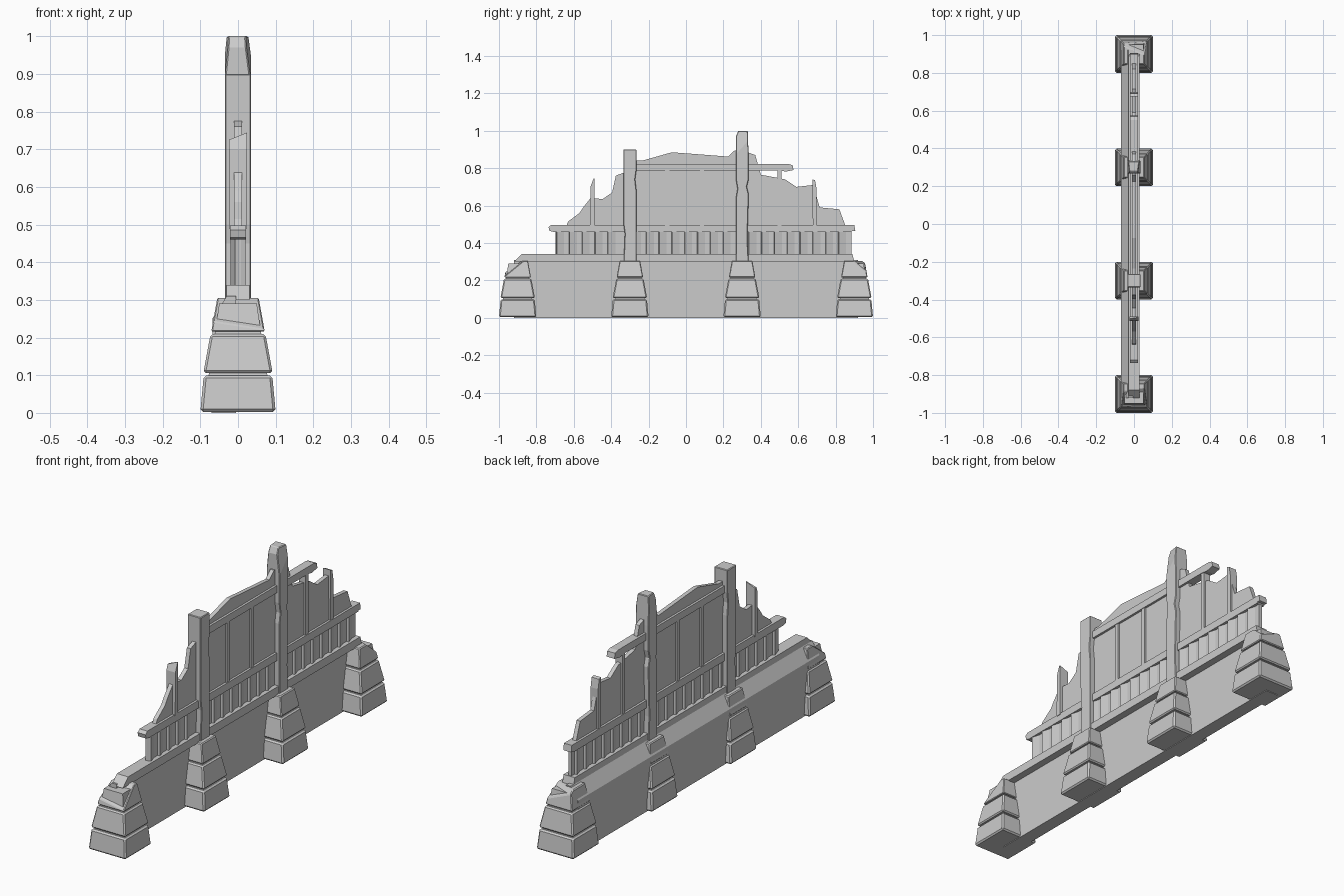
import bpy, bmesh, math
from mathutils import Vector, Matrix

if "Cube" in bpy.data.objects:
    bpy.data.objects.remove(bpy.data.objects["Cube"], do_unlink=True)

stone = bpy.data.materials.new("grey stone")
stone.use_nodes = True
GREY = (0.6, 0.6, 0.6, 1)
stone.diffuse_color = GREY
stone.node_tree.nodes["Principled BSDF"].inputs["Base Color"].default_value = GREY


def finish(name, bm, bevel=0):
    bmesh.ops.recalc_face_normals(bm, faces=bm.faces)
    mesh = bpy.data.meshes.new(name)
    bm.to_mesh(mesh)
    bm.free()
    mesh.materials.append(stone)
    ob = bpy.data.objects.new(name, mesh)
    bpy.context.collection.objects.link(ob)
    if bevel:
        mod = ob.modifiers.new("worn edges", "BEVEL")
        mod.width = bevel
        mod.segments = 1
    return ob


def prism(name, pts, lo, hi, axis="x", bevel=0, cuts=()):
    """Extrude a side profile across the thickness, then break off corners."""
    bm = bmesh.new()
    place = (lambda p: (lo, p[0], p[1])) if axis == "x" else (lambda p: (p[0], lo, p[1]))
    face = bm.faces.new([bm.verts.new(place(p)) for p in pts])
    new = bmesh.ops.extrude_face_region(bm, geom=[face])["geom"]
    step = Vector((hi - lo, 0, 0)) if axis == "x" else Vector((0, hi - lo, 0))
    bmesh.ops.translate(bm, verts=[v for v in new if isinstance(v, bmesh.types.BMVert)], vec=step)
    for point, normal in cuts:
        chip(bm, point, normal)
    return finish(name, bm, bevel)


def chip(bm, point, normal):
    """Cut away everything on the normal's side of a plane and cap the break."""
    bmesh.ops.bisect_plane(bm, geom=bm.verts[:] + bm.edges[:] + bm.faces[:],
                           plane_co=point, plane_no=normal, clear_outer=True)
    bmesh.ops.holes_fill(bm, edges=[e for e in bm.edges if e.is_boundary])


def box(name, y0, y1, z0, z1, x0, x1, bevel=0, cuts=()):
    return prism(name, [(y0, z0), (y1, z0), (y1, z1), (y0, z1)], x0, x1, "x", bevel, cuts)


def frustum(name, y, z0, z1, r0, r1, bevel=0, cuts=()):
    bm = bmesh.new()
    bmesh.ops.create_cube(bm, size=2)
    for v in bm.verts:
        r, z = (r1, z1) if v.co.z > 0 else (r0, z0)
        v.co = (v.co.x * r, y + v.co.y * r, z)
    for point, normal in cuts:
        chip(bm, point, normal)
    return finish(name, bm, bevel)


# Lower wall with a sloping ledge at the back, and its coping
prism("lower_wall", [(-0.07, 0), (-0.005, 0), (-0.005, 0.31), (-0.03, 0.31), (-0.068, 0.25)],
      -0.92, 0.92, "y")
prism("wall_coping", [(-0.92, 0.30), (0.9, 0.30), (0.89, 0.34), (-0.88, 0.34)], -0.03, 0.03)

# Stepped stone piers, the end ones broken on the outside
for i, y in enumerate((-0.9, -0.3, 0.3, 0.9)):
    frustum(f"pier_core_{i}", y, 0.005, 0.29, 0.092, 0.05)
    frustum(f"pier_base_{i}", y, 0.003, 0.099, 0.1, 0.091, 0.007)
    frustum(f"pier_middle_{i}", y, 0.106, 0.209, 0.092, 0.073, 0.006)
    broken = []
    if i == 0:
        broken = [((0, -0.965, 0.235), (0.12, -0.72, 0.9))]
    elif i == 3:
        broken = [((0, 0.95, 0.28), (0.25, 0.6, 0.75))]
    frustum(f"pier_top_{i}", y, 0.216, 0.305, 0.071, 0.055, 0.004, broken)

# Two timber posts with worn sides
prism("short_post", [(-0.333, 0.3), (-0.327, 0.45), (-0.334, 0.5), (-0.335, 0.9), (-0.265, 0.9),
                     (-0.265, 0.79), (-0.272, 0.74), (-0.265, 0.68), (-0.265, 0.3)],
      -0.035, 0.035, bevel=0.003)
prism("tall_post", [(0.267, 0.3), (0.267, 0.64), (0.275, 0.69), (0.267, 0.74), (0.267, 0.97),
                    (0.28, 1.0), (0.33, 1.0), (0.335, 0.86), (0.335, 0.74), (0.325, 0.7),
                    (0.335, 0.66), (0.328, 0.42), (0.335, 0.3)], -0.035, 0.035, bevel=0.003,
      cuts=[((0.035, 0.3, 0.91), (1, -0.15, 0.13)), ((-0.035, 0.3, 0.92), (-1, -0.1, 0.1))])

# Low balustrade: backing board, angled slats and handrail
box("balustrade_backing", -0.695, 0.885, 0.335, 0.465, -0.008, 0.008)
for k in range(23):
    y = -0.67 + k * 0.0685
    if min(abs(y + 0.3), abs(y - 0.3)) < 0.04:
        continue
    bm = bmesh.new()
    bmesh.ops.create_cube(bm, size=1)
    bmesh.ops.scale(bm, vec=(0.026, 0.05, 0.13), verts=bm.verts)
    turn = Matrix.Translation((0, y, 0.4)) @ Matrix.Rotation(math.radians(17), 4, "Z")
    bmesh.ops.transform(bm, matrix=turn, verts=bm.verts)
    finish(f"slat_{k}", bm)
prism("handrail", [(-0.71, 0.46), (0.885, 0.46), (0.89, 0.465), (0.905, 0.465), (0.9, 0.497),
                   (-0.72, 0.497), (-0.735, 0.485), (-0.73, 0.465)], -0.021, 0.021)

# Broken upper panels
prism("front_panel", [(-0.645, 0.48), (-0.63, 0.515), (-0.57, 0.56), (-0.55, 0.59), (-0.51, 0.64),
                      (-0.445, 0.635), (-0.395, 0.67), (-0.375, 0.76), (-0.31, 0.785),
                      (-0.31, 0.48)], -0.01, 0.01)
prism("middle_panel", [(-0.3, 0.48), (-0.3, 0.84), (-0.235, 0.84), (-0.075, 0.885),
                       (0.225, 0.862), (0.26, 0.895), (0.3, 0.895), (0.3, 0.48)], -0.01, 0.01)
prism("back_panel", [(0.3, 0.48), (0.3, 0.89), (0.33, 0.885), (0.37, 0.87), (0.4, 0.765),
                     (0.48, 0.75), (0.53, 0.74), (0.59, 0.70), (0.68, 0.71), (0.715, 0.59),
                     (0.82, 0.58), (0.855, 0.485)], -0.01, 0.01)

# Upper beam with a splintered end, and upright studs
prism("upper_beam", [(-0.3, 0.787), (0.5, 0.787), (0.535, 0.782), (0.575, 0.79), (0.57, 0.815),
                     (0.55, 0.822), (-0.3, 0.822)], -0.021, 0.021)
for name, y, top in (("stud_middle_front", -0.1, 0.79), ("stud_middle_back", 0.085, 0.79),
                     ("stud_back", 0.5, 0.79)):
    box(name, y - 0.011, y + 0.011, 0.49, top, -0.018, 0.018)
prism("stud_front_broken", [(-0.513, 0.49), (-0.511, 0.7), (-0.494, 0.745), (-0.49, 0.745),
                            (-0.49, 0.49)], -0.024, 0.024,
      cuts=[((0, -0.49, 0.735), (-0.4, 0, 1))])
prism("stud_back_broken", [(0.678, 0.49), (0.676, 0.74), (0.69, 0.735), (0.698, 0.69),
                           (0.698, 0.49)], -0.02, 0.02)
